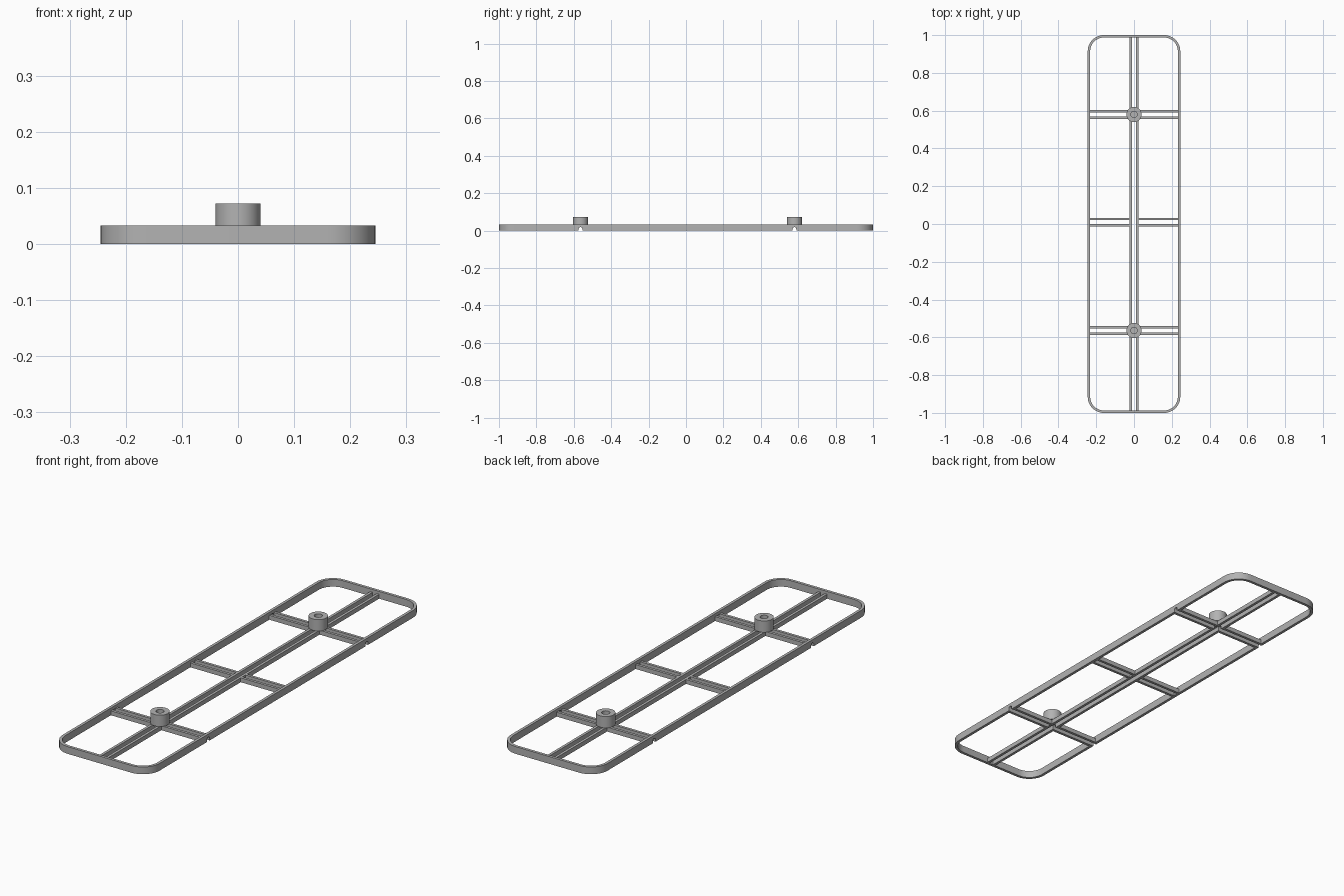
import bpy, bmesh, math

cube = bpy.data.objects.get("Cube")
if cube:
    bpy.data.objects.remove(cube, do_unlink=True)

HALF_W, HALF_L, WALL, RIM_H = 0.245, 1.0, 0.013, 0.033
RAIL_H, GAP, RAIL_T = 0.02, 0.0105, 0.0125
BOSS_Y = {"front": -0.564, "rear": 0.58}
MID_Y = 0.01

grey = bpy.data.materials.new("mid_grey")
grey.use_nodes = True
colour = (0.45, 0.45, 0.45, 1)
grey.diffuse_color = colour
grey.node_tree.nodes["Principled BSDF"].inputs["Base Color"].default_value = colour


def finish(name, bm, smooth=False):
    bmesh.ops.recalc_face_normals(bm, faces=bm.faces)
    mesh = bpy.data.meshes.new(name)
    bm.to_mesh(mesh)
    bm.free()
    mesh.materials.append(grey)
    obj = bpy.data.objects.new(name, mesh)
    bpy.context.collection.objects.link(obj)
    if smooth:
        bpy.ops.object.select_all(action="DESELECT")
        obj.select_set(True)
        bpy.context.view_layer.objects.active = obj
        bpy.ops.object.shade_smooth_by_angle(angle=math.radians(30))
    return obj


def box(name, x0, x1, y0, y1, z0, z1):
    bm = bmesh.new()
    bmesh.ops.create_cube(bm, size=1)
    for v in bm.verts:
        v.co.x = x1 if v.co.x > 0 else x0
        v.co.y = y1 if v.co.y > 0 else y0
        v.co.z = z1 if v.co.z > 0 else z0
    return finish(name, bm)


def rounded_loop(inset, radius, steps=12):
    w, l, r = HALF_W - inset, HALF_L - inset, radius - inset
    points = []
    for i, (sx, sy) in enumerate([(1, 1), (-1, 1), (-1, -1), (1, -1)]):
        for k in range(steps + 1):
            a = math.pi / 2 * (i + k / steps)
            points.append((sx * (w - r) + r * math.cos(a),
                           sy * (l - r) + r * math.sin(a)))
    return points


def closed_sweep(name, rings):
    """Join rings of equal length, the last back to the first."""
    bm = bmesh.new()
    loops = [[bm.verts.new(p) for p in ring] for ring in rings]
    n = len(loops[0])
    for i, a in enumerate(loops):
        b = loops[(i + 1) % len(loops)]
        for k in range(n):
            bm.faces.new((a[k], a[(k + 1) % n], b[(k + 1) % n], b[k]))
    return finish(name, bm, True)


# Rounded outer rim
outer, inner = rounded_loop(0, 0.085), rounded_loop(WALL, 0.085)
rim = closed_sweep("outer_rim", [
    [(x, y, z) for x, y in loop]
    for loop, z in ((outer, 0), (outer, RIM_H), (inner, RIM_H), (inner, 0))])

# Twin long rails
long_rails = []
for side, s in (("left", 1), ("right", -1)):
    x0, x1 = sorted((s * GAP, s * (GAP + RAIL_T)))
    long_rails.append(box(side + "_long_rail", x0, x1, -HALF_L + WALL / 2,
                          HALF_L - WALL / 2, 0, RAIL_H))

# Twin cross rails, each stopping at the long rails
for place, y in {**BOSS_Y, "middle": MID_Y}.items():
    for edge, t in (("rear", 1), ("front", -1)):
        y0, y1 = sorted((y + t * GAP, y + t * (GAP + RAIL_T)))
        for side, s in (("left", 1), ("right", -1)):
            x0, x1 = sorted((s * (GAP + RAIL_T / 2), s * (HALF_W - WALL / 2)))
            box(f"{place}_{edge}_cross_rail_{side}", x0, x1, y0, y1, 0, RAIL_H)

# Round-topped wire notches cut across the rim and long rails
for place, y in BOSS_Y.items():
    bm = bmesh.new()
    r, h = GAP - 0.001, RAIL_H - GAP
    arc = [(r * math.cos(math.pi * k / 12), h + r * math.sin(math.pi * k / 12))
           for k in range(13)]
    profile = [(-r, -0.02), (r, -0.02)] + arc
    face = bm.faces.new([bm.verts.new((-0.3, y + p, z)) for p, z in profile])
    ext = bmesh.ops.extrude_face_region(bm, geom=[face])
    for v in ext["geom"]:
        if isinstance(v, bmesh.types.BMVert):
            v.co.x = 0.3
    cutter = finish(place + "_notch_cutter", bm)
    cutter.hide_render = True
    for obj in [rim] + long_rails:
        mod = obj.modifiers.new("notch", "BOOLEAN")
        mod.operation, mod.solver, mod.object = "DIFFERENCE", "EXACT", cutter
        bpy.context.view_layer.objects.active = obj
        bpy.ops.object.modifier_apply(modifier=mod.name)
    bpy.data.objects.remove(cutter, do_unlink=True)

# Round bosses with a blind hole, lathed from a half profile
for place, y in BOSS_Y.items():
    bm = bmesh.new()
    profile = [(0, RAIL_H), (0.04, RAIL_H), (0.04, 0.072),
               (0.017, 0.072), (0.017, 0.035), (0, 0.035)]
    verts = [bm.verts.new((r, 0, z)) for r, z in profile]
    edges = [bm.edges.new(pair) for pair in zip(verts, verts[1:])]
    bmesh.ops.spin(bm, geom=verts + edges, cent=(0, 0, 0), axis=(0, 0, 1),
                   angle=math.tau, steps=40)
    bmesh.ops.remove_doubles(bm, verts=bm.verts, dist=0.0001)
    boss = finish(place + "_boss", bm, True)
    boss.location.y = y
